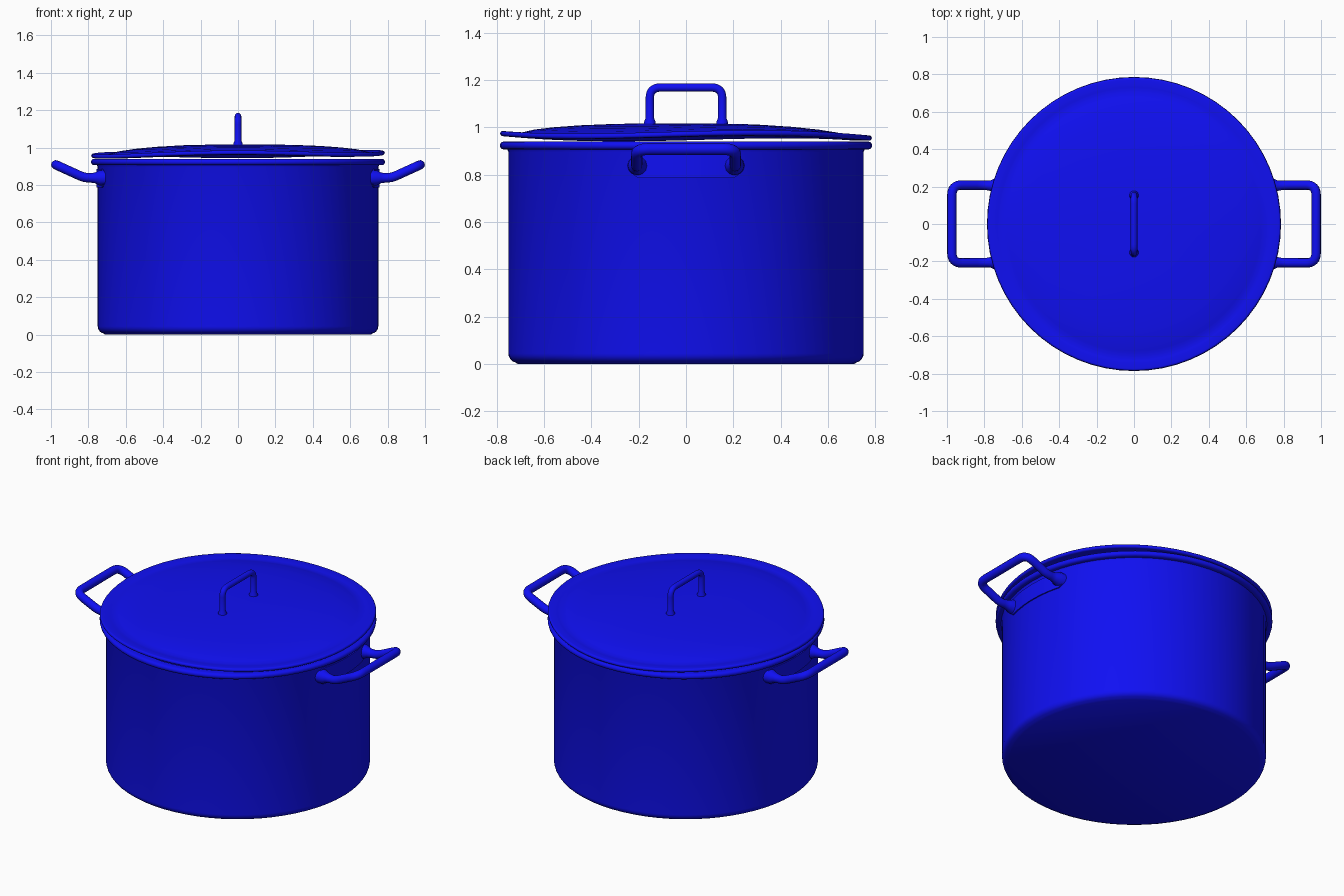
import bpy, bmesh, math
from mathutils import Vector

if "Cube" in bpy.data.objects:
    bpy.data.objects.remove(bpy.data.objects["Cube"])

blue = bpy.data.materials.new("blue_enamel")
blue.diffuse_color = (0.005, 0.005, 0.9, 1)
blue.use_nodes = True
blue.node_tree.nodes["Principled BSDF"].inputs["Base Color"].default_value = blue.diffuse_color


def finish(ob, angle=40):
    ob.data.materials.append(blue)
    bpy.ops.object.select_all(action='DESELECT')
    bpy.context.view_layer.objects.active = ob
    ob.select_set(True)
    bpy.ops.object.shade_smooth_by_angle(angle=math.radians(angle))


def mesh_object(name, bm):
    bmesh.ops.remove_doubles(bm, verts=bm.verts, dist=1e-5)
    bmesh.ops.recalc_face_normals(bm, faces=bm.faces)
    me = bpy.data.meshes.new(name)
    bm.to_mesh(me)
    bm.free()
    ob = bpy.data.objects.new(name, me)
    bpy.context.collection.objects.link(ob)
    finish(ob)
    return ob


def lathe(profile, segments=64):
    bm = bmesh.new()
    verts = [bm.verts.new((r, 0, z)) for r, z in profile]
    edges = [bm.edges.new(pair) for pair in zip(verts, verts[1:])]
    bmesh.ops.spin(bm, geom=verts + edges, cent=(0, 0, 0), axis=(0, 0, 1),
                   angle=math.tau, steps=segments, use_merge=True)
    return bm


def arc(r, z, radius, a0, a1, n):
    angles = [math.radians(a0 + (a1 - a0) * i / n) for i in range(n + 1)]
    return [(r + radius * math.cos(a), z + radius * math.sin(a)) for a in angles]


def tube(name, corners, bends, radius, flares):
    # corners are rounded by quadratic blends; the ends flare into feet
    pts = [Vector(c) for c in corners]
    path = [pts[0]]
    for a, p, b, d in zip(pts, pts[1:], pts[2:], bends):
        s, e = p + (a - p).normalized() * d, p + (b - p).normalized() * d
        for i in range(9 if d else 1):
            t = i / 8
            path.append(s * (1 - t) ** 2 + p * 2 * t * (1 - t) + e * t * t if d else p)
    path.append(pts[-1])
    cu = bpy.data.curves.new(name, 'CURVE')
    cu.dimensions = '3D'
    cu.bevel_depth = radius
    cu.bevel_resolution = 4
    cu.use_fill_caps = True
    sp = cu.splines.new('POLY')
    sp.points.add(len(path) - 1)
    for i, (pt, co) in enumerate(zip(sp.points, path)):
        k = min(i, len(path) - 1 - i)
        pt.co = (*co, 1)
        pt.radius = flares[k] if k < len(flares) else 1
    ob = bpy.data.objects.new(name, cu)
    bpy.context.collection.objects.link(ob)
    bpy.ops.object.select_all(action='DESELECT')
    bpy.context.view_layer.objects.active = ob
    ob.select_set(True)
    bpy.ops.object.convert(target='MESH')
    finish(bpy.context.view_layer.objects.active, 50)


# Hollow pot with rounded base and rolled rim
pot = [(0, 0), (0.71, 0.0)] + arc(0.71, 0.045, 0.04, -75, 0, 5)
pot += [(0.75, 0.895), (0.755, 0.906)] + arc(0.769, 0.923, 0.017, -90, 90, 6)
pot += [(0.74, 0.94), (0.732, 0.93), (0.732, 0.06), (0.70, 0.025), (0, 0.025)]
mesh_object("pot_body", lathe(pot))

# Domed lid with a gently warped edge
top = [(0, 1.017), (0.15, 1.016), (0.3, 1.013), (0.45, 1.005), (0.56, 0.995),
       (0.64, 0.984), (0.68, 0.974), (0.705, 0.968), (0.73, 0.969)]
edge = arc(0.774, 0.964, 0.011, 90, -90, 6)
under = [(r, z - 0.016) for r, z in reversed(top)]
bm = lathe(top + edge + under)
for v in bm.verts:
    a = math.atan2(v.co.y, v.co.x)
    w = (v.co.xy.length / 0.785) ** 2
    v.co.z += w * (0.008 * math.cos(3 * a - 1.31)
                   + 0.006 * math.cos(a) - 0.002 * math.sin(a))
mesh_object("lid", bm)

# Lid handle
tube("lid_handle", [(0, -0.153, 1.0), (0, -0.153, 1.022), (0, -0.153, 1.04),
                    (0, -0.153, 1.168), (0, 0.153, 1.168),
                    (0, 0.153, 1.04), (0, 0.153, 1.022), (0, 0.153, 1.0)],
     [0, 0, 0.045, 0.045, 0, 0], 0.0175, [1.5, 1.4, 1])

# Side handles and their curved mounting plates
for side, s in (("left", -1), ("right", 1)):
    half = [(0.70, 0.205, 0.838), (0.742, 0.205, 0.838), (0.765, 0.205, 0.838),
            (0.82, 0.208, 0.838), (0.974, 0.208, 0.908)]
    corners = [(s * x, -y, z) for x, y, z in half]
    corners += [(s * x, y, z) for x, y, z in reversed(half)]
    tube(side + "_handle", corners, [0, 0, 0.03, 0.055, 0.055, 0.03, 0, 0],
         0.025, [1.7, 1.6, 1.15])

    bm = bmesh.new()
    rings = []
    for i in range(17):
        t = -1 + i / 8
        a = t * 0.31
        # rounded ends
        h = 0.05 if abs(t) < 0.9 else (0.045 if abs(t) < 0.99 else 0.03)
        rings.append([bm.verts.new((s * r * math.cos(a), r * math.sin(a), 0.836 + z))
                      for r, z in ((0.74, -h), (0.757, -h), (0.757, h), (0.74, h))])
    for p, q in zip(rings, rings[1:]):
        for k in range(4):
            bm.faces.new((p[k], p[k - 1], q[k - 1], q[k]))
    bm.faces.new(rings[0])
    bm.faces.new(rings[-1])
    mesh_object(side + "_handle_plate", bm)
